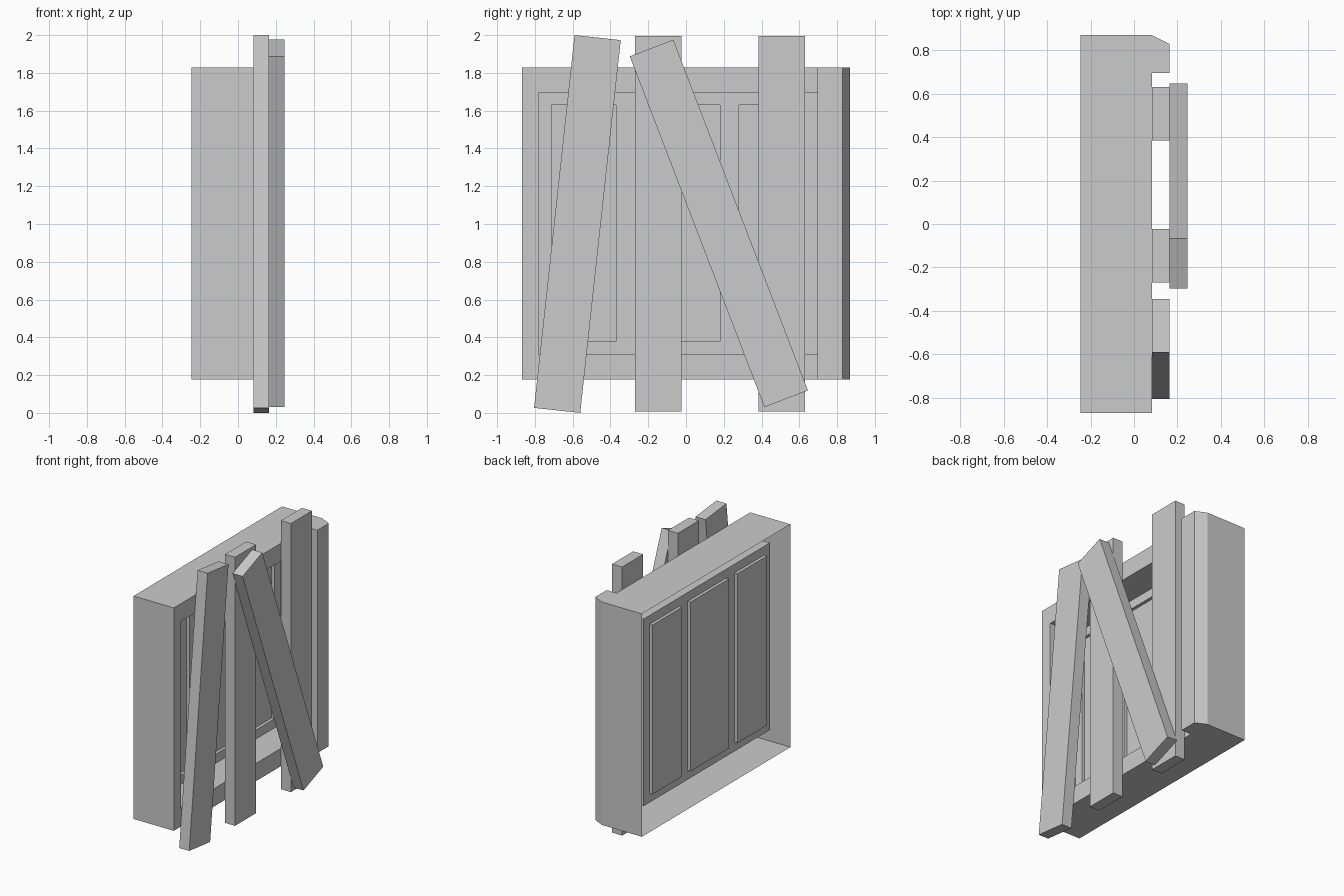
import bpy, bmesh, math

if "Cube" in bpy.data.objects:
    bpy.data.objects.remove(bpy.data.objects["Cube"])

Y0, Y1, Z0, Z1 = -0.868, 0.868, 0.178, 1.828    # wall block
OY0, OY1, OZ0, OZ1 = -0.782, 0.695, 0.31, 1.695  # window opening
BACK, FRONT, RIDGE = -0.247, 0.082, 0.163
SASH, PANE = -0.14, -0.163                      # sash sheet and recessed glass


def finish(name, bm):
    bmesh.ops.remove_doubles(bm, verts=bm.verts, dist=0.0005)
    mesh = bpy.data.meshes.new(name)
    bm.to_mesh(mesh)
    bm.free()
    obj = bpy.data.objects.new(name, mesh)
    bpy.context.collection.objects.link(obj)
    return obj


def face(bm, pts):
    bm.faces.new([bm.verts.new(p) for p in pts])


def panel(bm, x, ya, yb, za, zb):
    """Flat rectangle facing +x."""
    face(bm, [(x, ya, za), (x, yb, za), (x, yb, zb), (x, ya, zb)])


def reveal(bm, x0, x1, ya, yb, za, zb):
    """Four inner sides of a rectangular recess from x0 back to x1."""
    ring = [(ya, za), (yb, za), (yb, zb), (ya, zb)]
    for a, b in zip(ring, ring[1:] + ring[:1]):
        face(bm, [(x0, *a), (x1, *a), (x1, *b), (x0, *b)][::-1])


def board(name, y, z, x, width, length, tilt):
    bm = bmesh.new()
    bmesh.ops.create_cube(bm, size=1)
    for v in bm.verts:
        v.co = (v.co.x * 0.082, v.co.y * width, v.co.z * length)
    obj = finish(name, bm)
    obj.location = (x + 0.041, y, z)
    obj.rotation_euler.x = math.radians(tilt)


# Outer casing: plan profile extruded upward, open at the back
bm = bmesh.new()
profile = [(BACK, Y0), (FRONT, Y0), (FRONT, OY1), (RIDGE, OY1),
           (RIDGE, 0.828), (FRONT, Y1), (BACK, Y1)]
for i, (a, b) in enumerate(zip(profile, profile[1:])):
    if i != 1:
        face(bm, [(*a, Z0), (*b, Z0), (*b, Z1), (*a, Z1)])
face(bm, [(*p, Z1) for p in profile])
face(bm, [(*p, Z0) for p in reversed(profile)])

# Front surround strips beside, below and above the opening, then its reveal
panel(bm, FRONT, Y0, OY0, Z0, Z1)
panel(bm, FRONT, OY0, OY1, Z0, OZ0)
panel(bm, FRONT, OY0, OY1, OZ1, Z1)
reveal(bm, FRONT, SASH, OY0, OY1, OZ0, OZ1)
finish("window_casing", bm)

# Sash: one thin sheet of stiles, mullions and rails with recessed panes
PZ0, PZ1 = 0.377, 1.63
panes = [(-0.713, -0.37), (-0.27, 0.18), (0.28, 0.625)]
bm = bmesh.new()
panel(bm, SASH, OY0, OY1, OZ0, PZ0)
panel(bm, SASH, OY0, OY1, PZ1, OZ1)
edges = [OY0] + [y for p in panes for y in p] + [OY1]
for ya, yb in zip(edges[::2], edges[1::2]):
    panel(bm, SASH, ya, yb, PZ0, PZ1)
for ya, yb in panes:
    reveal(bm, SASH, PANE, ya, yb, PZ0, PZ1)
    panel(bm, PANE, ya, yb, PZ0, PZ1)
finish("window_sash", bm)

# Boards nailed over the window
board("leaning_board", -0.575, 1.0, FRONT, 0.246, 1.985, -6.2)
board("middle_board", -0.146, 1.002, FRONT, 0.246, 1.988, 0)
board("right_board", 0.507, 1.002, FRONT, 0.246, 1.988, 0)
board("outer_diagonal_board", 0.174, 1.003, FRONT + 0.082, 0.247, 1.989, 21.0)
